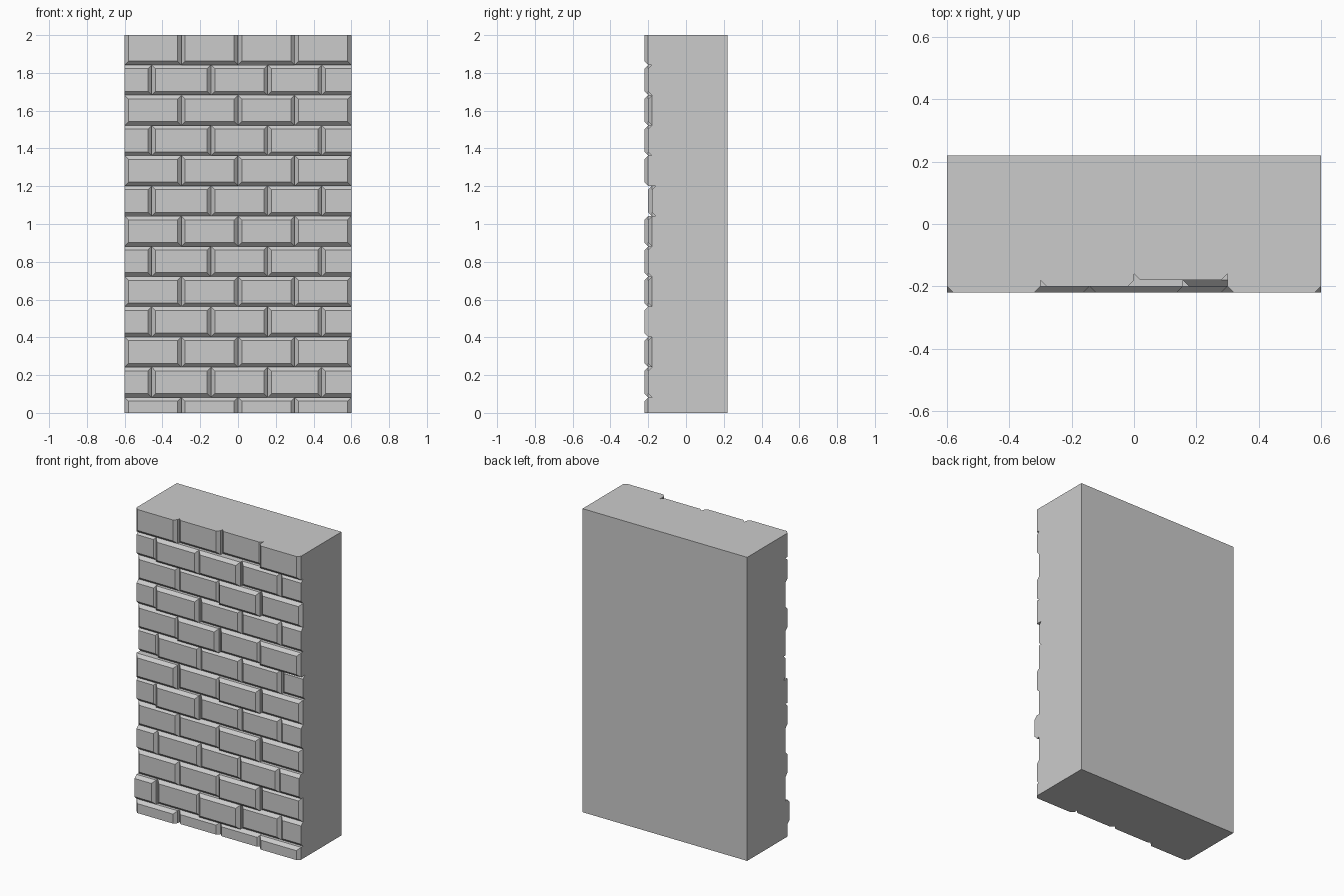
import bpy
import bmesh

cube = bpy.data.objects.get("Cube")
if cube:
    bpy.data.objects.remove(cube, do_unlink=True)

HALF_W, HEIGHT = 0.6, 2.0
FRONT, BACK, CORE = -0.22, 0.22, -0.155
CHAMFER, COURSE, FIRST = 0.02, 0.16, 0.082

stone = bpy.data.materials.new("stone_grey")
stone.use_nodes = True
grey = (0.6, 0.6, 0.6, 1)
stone.diffuse_color = grey
stone.node_tree.nodes["Principled BSDF"].inputs["Base Color"].default_value = grey


def finish(name, bm):
    """Turn a bmesh into a flat shaded stone object."""
    bmesh.ops.recalc_face_normals(bm, faces=bm.faces)
    mesh = bpy.data.meshes.new(name)
    bm.to_mesh(mesh)
    bm.free()
    mesh.materials.append(stone)
    obj = bpy.data.objects.new(name, mesh)
    bpy.context.collection.objects.link(obj)


def add_block(bm, x0, x1, z0, z1, front, back, left=0, right=0, low=0, high=0):
    """Box whose front edges are chamfered by the given insets."""
    base = front + CHAMFER

    def ring(y, l, r, b, t):
        corners = ((x0 + l, z0 + b), (x1 - r, z0 + b), (x1 - r, z1 - t), (x0 + l, z1 - t))
        return [bm.verts.new((x, y, z)) for x, z in corners]

    rings = [ring(back, 0, 0, 0, 0), ring(base, 0, 0, 0, 0),
             ring(front, left, right, low, high)]
    bm.faces.new(rings[0])
    bm.faces.new(rings[-1])
    for a, b in zip(rings, rings[1:]):
        for i in range(4):
            j = (i + 1) % 4
            bm.faces.new((a[i], a[j], b[j], b[i]))


# Solid wall behind the bricks
bm = bmesh.new()
add_block(bm, -HALF_W, HALF_W, 0, HEIGHT, CORE, BACK)
finish("wall_core", bm)

# Joints of straight and staggered courses
straight = (-HALF_W, -0.3, 0, 0.3, HALF_W)
staggered = (-HALF_W, -0.457, -0.143, 0.157, 0.443, HALF_W)

# Setback steps of each brick, left to right, top course first
setbacks = ("0120", "10011", "1101", "10111", "1010", "21112", "0101",
            "10111", "1101", "11100", "1101", "01011", "0110")

# One object per course of bricks
count = len(setbacks)
for row, steps in enumerate(setbacks):
    level = count - 1 - row
    z0 = 0 if level == 0 else FIRST + COURSE * (level - 1)
    z1 = HEIGHT if row == 0 else FIRST + COURSE * level
    odd = row % 2 == 1
    joints = staggered if odd else straight
    bm = bmesh.new()
    for i, step in enumerate(steps):
        # Bricks cut by the wall's edge keep a square end
        add_block(bm, joints[i], joints[i + 1], z0, z1,
                  FRONT + CHAMFER * int(step), CORE,
                  left=0 if odd and i == 0 else CHAMFER,
                  right=0 if odd and i == len(steps) - 1 else CHAMFER,
                  low=0 if level == 0 else CHAMFER,
                  high=0 if row == 0 else CHAMFER)
    finish(f"brick_course_{level + 1}", bm)
